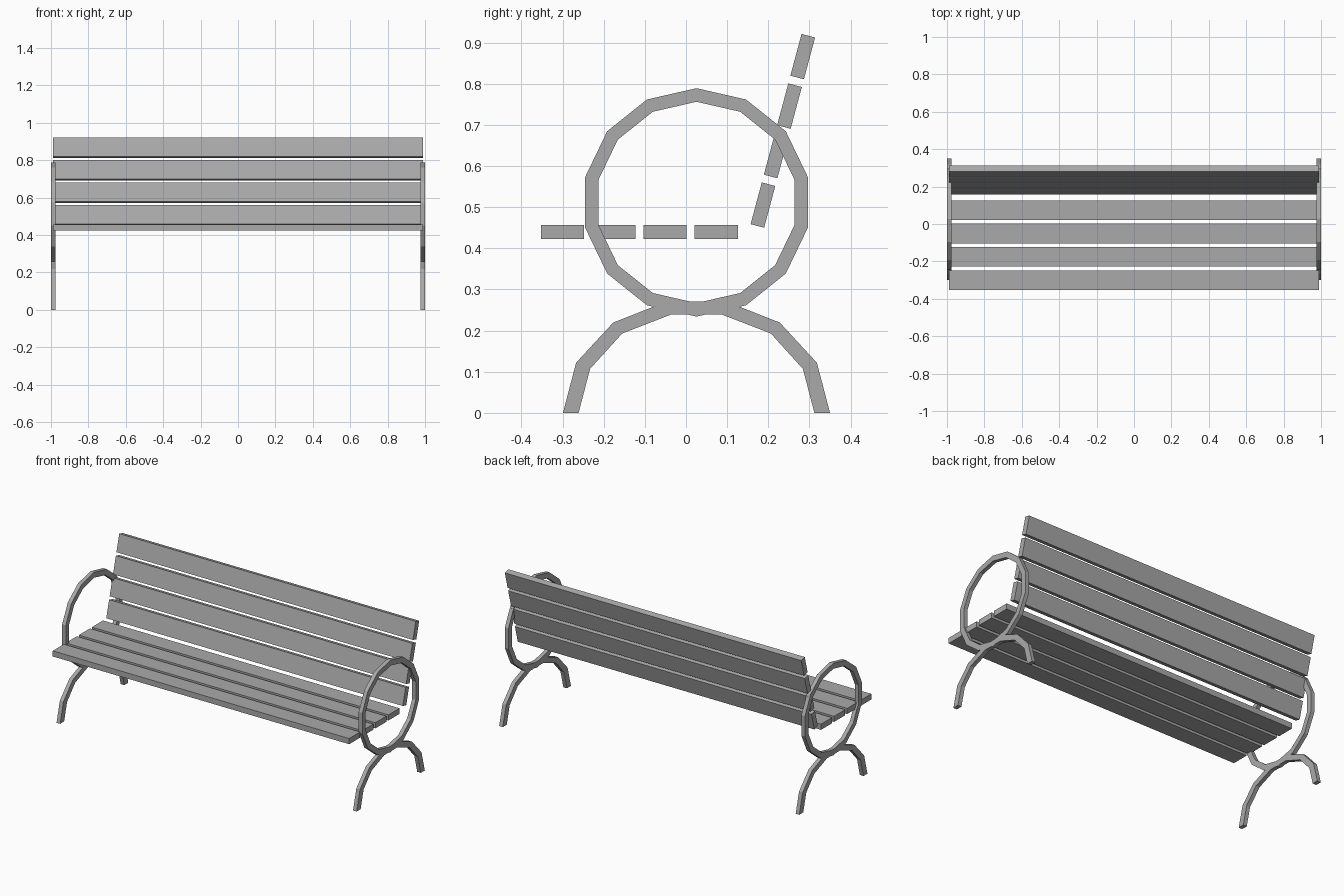
import bpy, bmesh
from math import sin, cos, pi, radians
from mathutils import Matrix

cube = bpy.data.objects.get("Cube")
if cube:
    bpy.data.objects.remove(cube, do_unlink=True)

grey = bpy.data.materials.new("plain_grey")
grey.use_nodes = True
colour = (0.4, 0.4, 0.4, 1)
grey.diffuse_color = colour
grey.node_tree.nodes["Principled BSDF"].inputs["Base Color"].default_value = colour

MID = 0.0255        # depth of the frame centre line
SLAT = (1.976, 0.105, 0.034)
STEP = 0.1245       # spacing of the slats


def finish(name, bm):
    bmesh.ops.recalc_face_normals(bm, faces=bm.faces)
    mesh = bpy.data.meshes.new(name)
    bm.to_mesh(mesh)
    bm.free()
    mesh.materials.append(grey)
    obj = bpy.data.objects.new(name, mesh)
    bpy.context.collection.objects.link(obj)


def slat(name, y, z, tilt=0):
    bm = bmesh.new()
    place = Matrix.Translation((0, y, z)) @ Matrix.Rotation(tilt, 4, 'X')
    bmesh.ops.create_cube(bm, size=1, matrix=place @ Matrix.Diagonal((*SLAT, 1)))
    finish(name, bm)


def band(name, outer, inner, x0, x1, closed):
    """Flat bar between two (y, z) outlines, extruded from x0 to x1."""
    bm = bmesh.new()
    rows = [[bm.verts.new((x, y, z)) for x, (y, z) in
             ((x0, o), (x1, o), (x1, i), (x0, i))] for o, i in zip(outer, inner)]
    pairs = list(zip(rows, rows[1:]))
    if closed:
        pairs.append((rows[-1], rows[0]))
    else:
        bm.faces.new(rows[0])
        bm.faces.new(rows[-1])
    for a, b in pairs:
        for k in range(4):
            n = (k + 1) % 4
            bm.faces.new((a[k], a[n], b[n], b[k]))
    finish(name, bm)


def ring(radius, sides=14):
    return [(MID + radius * sin(2 * pi * k / sides),
             0.5115 + radius * cos(2 * pi * k / sides)) for k in range(sides)]


def arch(half):
    return [(MID - d, z) for d, z in half] + [(MID + d, z) for d, z in reversed(half)]


# Seat and backrest slats
lean = radians(15)
for k in range(4):
    slat(f"seat_slat_{k + 1}", -0.3 + k * STEP, 0.44)
    slat(f"back_slat_{k + 1}", 0.187 + k * STEP * sin(lean),
         0.505 + k * STEP * cos(lean), pi / 2 - lean)

# Ring armrests and arched legs at both ends
leg_outer = arch([(0.3245, 0), (0.2925, 0.122), (0.2025, 0.2195), (0.0715, 0.271)])
leg_inner = arch([(0.2865, 0), (0.2585, 0.107), (0.1805, 0.193), (0.0615, 0.239)])
for side, x0, x1 in (("left", 0.976, 1.0), ("right", -1.0, -0.976)):
    band(side + "_armrest_ring", ring(0.2775), ring(0.2445), x0, x1, True)
    band(side + "_leg_arch", leg_outer, leg_inner, x0, x1, False)
